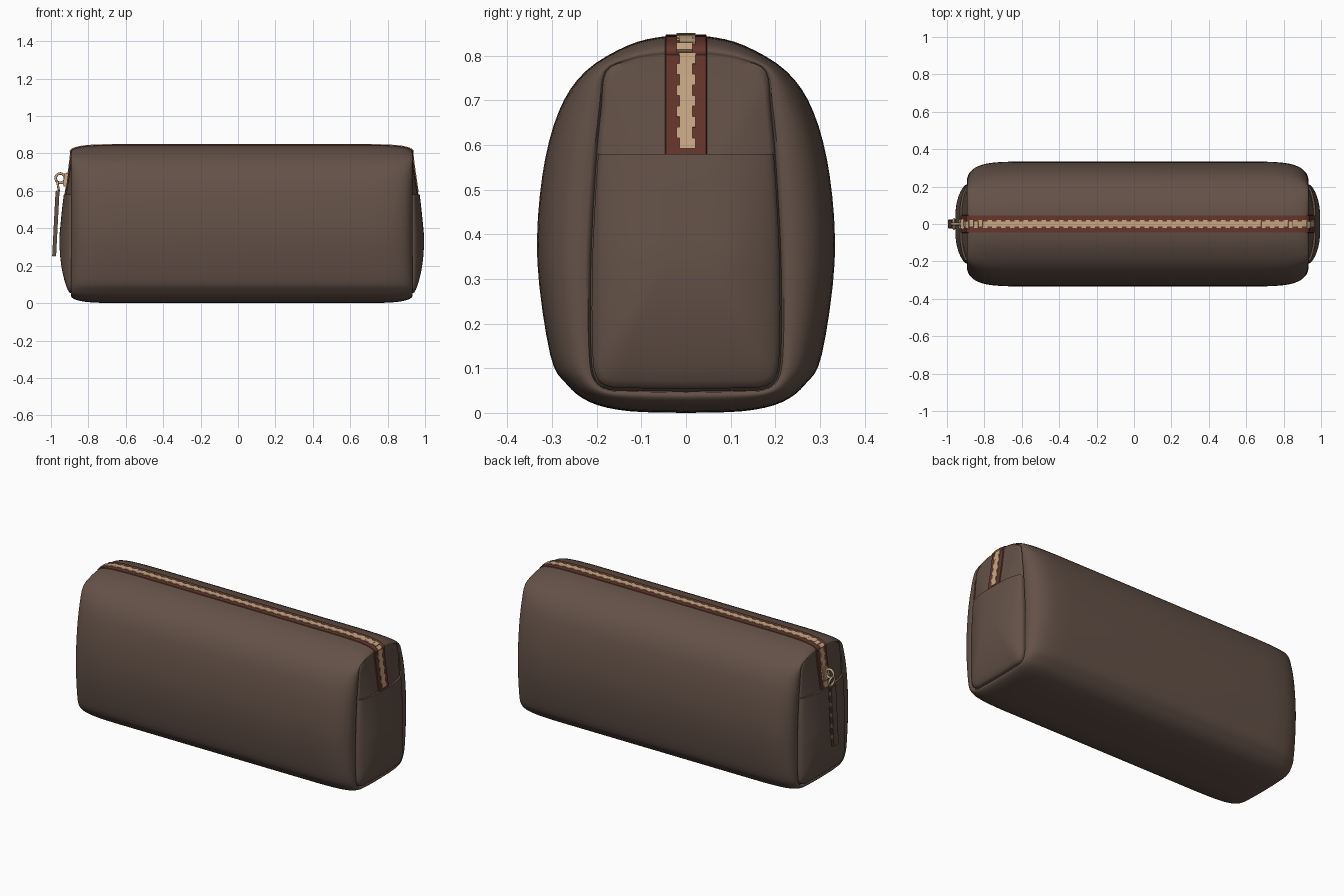
import bpy, bmesh, math
from mathutils import Vector, Matrix

cube = bpy.data.objects.get("Cube")
if cube:
    bpy.data.objects.remove(cube, do_unlink=True)


def material(name, rgb, rough=0.7):
    m = bpy.data.materials.new(name)
    m.use_nodes = True
    m.diffuse_color = (*rgb, 1)
    bsdf = m.node_tree.nodes["Principled BSDF"]
    bsdf.inputs["Base Color"].default_value = (*rgb, 1)
    bsdf.inputs["Roughness"].default_value = rough
    return m


leather = material("brown leather", (0.125, 0.082, 0.063))
tape_red = material("russet tape", (0.13, 0.036, 0.025))
brass = material("pale brass", (0.58, 0.39, 0.23))


def finish(name, bm, mat, angle=40):
    bmesh.ops.recalc_face_normals(bm, faces=bm.faces)
    me = bpy.data.meshes.new(name)
    bm.to_mesh(me)
    bm.free()
    me.materials.append(mat)
    ob = bpy.data.objects.new(name, me)
    bpy.context.collection.objects.link(ob)
    bpy.ops.object.select_all(action='DESELECT')
    ob.select_set(True)
    bpy.context.view_layer.objects.active = ob
    bpy.ops.object.shade_smooth_by_angle(angle=math.radians(angle))
    return ob


def spline(points, steps):
    """Smooth curve through the points."""
    p = [Vector(q) for q in points]
    p = [p[0]] + p + [p[-1]]
    out = []
    for a, b, c, d in zip(p, p[1:], p[2:], p[3:]):
        for i in range(steps):
            t = i / steps
            out.append(0.5 * (2 * b + (c - a) * t + (2 * a - 5 * b + 4 * c - d) * t * t
                              + (3 * b - a - 3 * c + d) * t ** 3))
    return out + [p[-1]]


# Half outlines (y, z), bottom to top: widest body section and end panel
SECTION = spline([(0, 0), (.13, .004), (.215, .024), (.268, .065), (.304, .13), (.333, .34),
                  (.322, .53), (.285, .675), (.225, .765), (.13, .823), (.05, .843), (0, .842)], 4)
PANEL = spline([(0, .048), (.12, .05), (.175, .053), (.203, .075), (.213, .14), (.213, .34),
                (.202, .55), (.19, .68), (.178, .765), (.12, .79), (.05, .8), (0, .8)], 4)
TOP = len(PANEL) - 1
CENTRE = Vector((0, .42))
END = {1: .93, -1: .89}
ROUNDING = spline([(-.24, 0), (-.16, .03), (-.09, .11), (-.04, .27), (-.01, .5),
                   (.002, .75), (0, .95)], 3)
SHRINK = [1, .975, .94, .88, .8, .7, .6, .5, .42, .3, .15]


def clamp(v):
    return max(0, min(1, v))


def full_ring(sign, half):
    """Mirror (x offset, y, z) half outline points into a closed ring."""
    pts = [Vector((sign * (END[sign] + dx), y, z)) for dx, y, z in half]
    return pts + [Vector((p.x, -p.y, p.z)) for p in pts[-2:0:-1]]


def panel_ring(sign, s, lift=0.0):
    half = []
    for q in PANEL:
        y, z = CENTRE + (q - CENTRE) * s
        dx = .054 * (1 - s ** 3) * (1 - .75 * clamp((z - .35) / .42)) + lift
        if s == 1:
            dx -= .016 * clamp((.79 - z) / .05)
        half.append((dx, y, z))
    return full_ring(sign, half)


def end_rings(sign):
    rings = []
    for dx, w in ROUNDING:
        rings.append(full_ring(sign, [(dx, *a.lerp(b, w)) for a, b in zip(SECTION, PANEL)]))
    return rings + [panel_ring(sign, s) for s in SHRINK]


def loft(bm, rings, cap_start=False):
    loops = [[bm.verts.new(p) for p in r] for r in rings]
    n = len(loops[0])
    for a, b in zip(loops, loops[1:]):
        for i in range(n):
            bm.faces.new((a[i], a[(i + 1) % n], b[(i + 1) % n], b[i]))
    for loop in ([loops[0]] if cap_start else []) + [loops[-1]]:
        mid = bm.verts.new(sum((v.co for v in loop), Vector()) / n)
        for i in range(n):
            bm.faces.new((loop[i], loop[(i + 1) % n], mid))


# Soft body with grooved end panels
left, right = end_rings(1), end_rings(-1)
bm = bmesh.new()
loft(bm, right[::-1] + left, True)
finish("pouch_body", bm, leather, 60)

# Slip pocket on each end
for sign, name in ((1, "left_end_pocket"), (-1, "right_end_pocket")):
    bm = bmesh.new()
    loft(bm, [panel_ring(sign, s, l) for s, l in
              ((.985, .002), (.975, .008), (.94, .011), (.88, .012), (.8, .012), (.7, .012),
               (.6, .012), (.5, .012), (.42, .012), (.3, .012), (.15, .012))])
    bmesh.ops.bisect_plane(bm, geom=bm.verts[:] + bm.edges[:] + bm.faces[:],
                           plane_co=(0, 0, .58), plane_no=(0, 0, 1), clear_outer=True)
    rim = [e for e in bm.edges if e.is_boundary]
    new = bmesh.ops.extrude_edge_only(bm, edges=rim)["geom"]
    bmesh.ops.translate(bm, vec=(-sign * .025, 0, 0),
                        verts=[v for v in new if isinstance(v, bmesh.types.BMVert)])
    finish(name, bm, leather)

# Zip path along the crown and down both ends to the pockets
path = [r[TOP] for r in right[::-1] + left if r[TOP].z > .575]


def normal_at(i):
    t = path[min(i + 1, len(path) - 1)] - path[max(i - 1, 0)]
    return Vector((-t.z, 0, t.x)).normalized()


bm = bmesh.new()
rows = []
for i, p in enumerate(path):
    lifted = p + normal_at(i) * .005
    rows.append([bm.verts.new(q + Vector((0, y, 0))) for q, y in
                 ((p, -.047), (lifted, -.045), (lifted, .045), (p, .047))])
for a, b in zip(rows, rows[1:]):
    for k in range(3):
        bm.faces.new((a[k], a[k + 1], b[k + 1], b[k]))
finish("zip_tape", bm, tape_red)

# Interlocking zip teeth, alternating sideways
bm = bmesh.new()
pitch, carry, count = .024, 0.0, 0
for i, (a, b) in enumerate(zip(path, path[1:])):
    d = b - a
    n = Vector((-d.z, 0, d.x)).normalized()
    while carry < d.length:
        side = .0035 if count % 2 else -.0035
        pos = a + d.normalized() * carry + n * .005 + Vector((0, side, 0))
        rot = Matrix((d.normalized(), Vector((0, 1, 0)), n)).transposed().to_4x4()
        bmesh.ops.create_cube(bm, size=1, matrix=Matrix.Translation(pos) @ rot
                              @ Matrix.Diagonal((pitch, .036, .007, 1)))
        carry += pitch
        count += 1
    carry -= d.length
finish("zip_teeth", bm, brass)


def rounded_box(name, pos, size, mat, tilt=0, bevel=.006):
    bm = bmesh.new()
    bmesh.ops.create_cube(bm, size=1, matrix=Matrix.Diagonal((*size, 1)))
    bmesh.ops.bevel(bm, geom=bm.edges[:], offset=bevel, segments=2, affect='EDGES')
    bm.transform(Matrix.Translation(pos) @ Matrix.Rotation(tilt, 4, 'Y'))
    return finish(name, bm, mat)


def ring(name, pos, rotation, radius, wire):
    bpy.ops.mesh.primitive_torus_add(location=pos, rotation=rotation, major_radius=radius,
                                     minor_radius=wire, major_segments=24, minor_segments=8)
    ob = bpy.context.object
    ob.name = name
    ob.data.materials.append(brass)
    bpy.ops.object.shade_smooth()


# Slider, linked rings and folded leather pull
rounded_box("zip_slider", (-.922, 0, .66), (.02, .06, .075), brass, math.radians(10))
ring("slider_loop", (-.95, 0, .668), (math.pi / 2, 0, 0), .025, .007)
ring("pull_ring", (-.962, 0, .625), (0, math.radians(80), 0), .026, .006)
for k, x in enumerate((-.972, -.982)):
    rounded_box(f"pull_strap_{k + 1}", (x + .003, 0, .425), (.011, .05, .352), leather,
                math.radians(3), .003)
